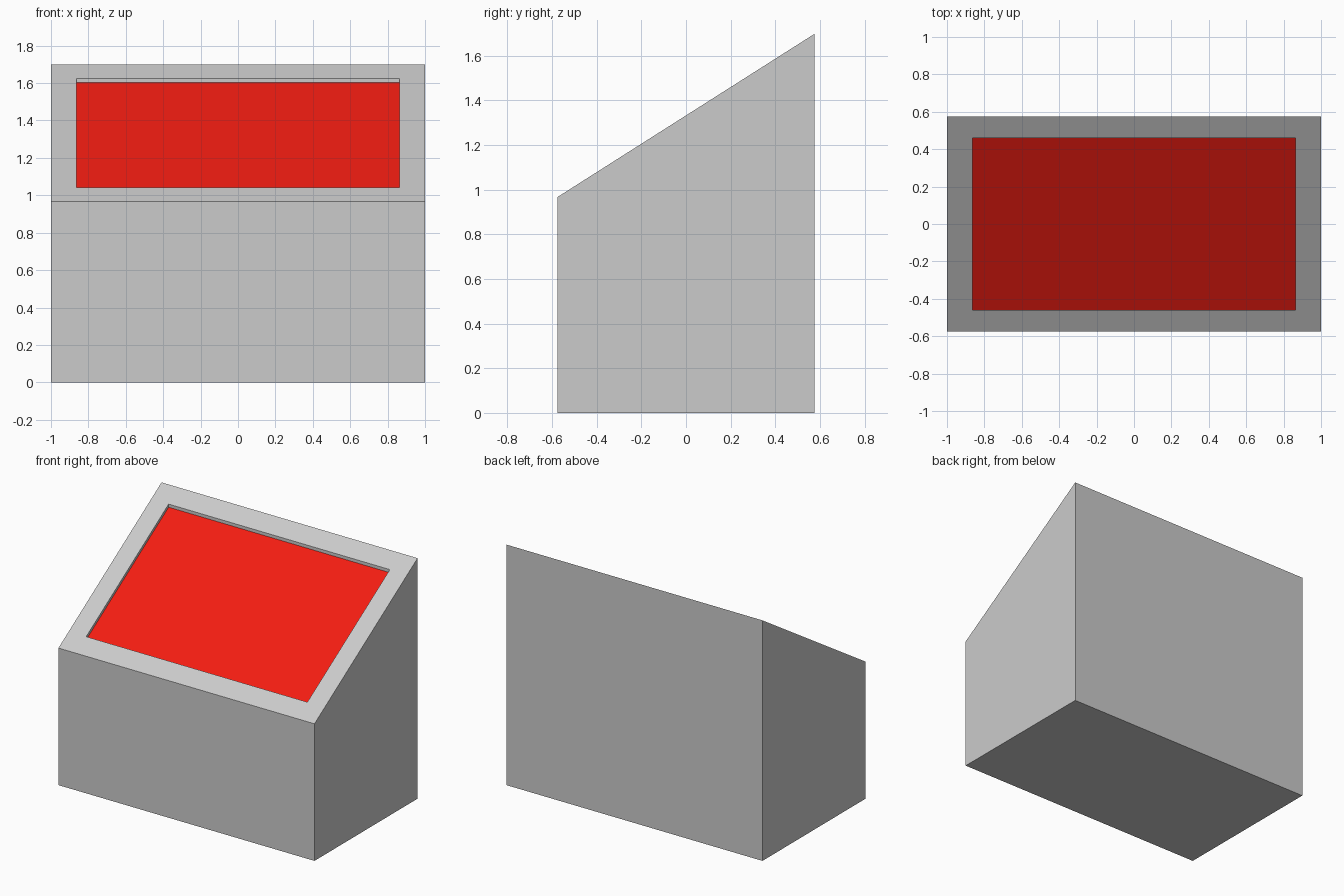
import bpy, bmesh

if "Cube" in bpy.data.objects:
    bpy.data.objects.remove(bpy.data.objects["Cube"])

HALF_X, HALF_Y = 1.0, 0.575          # outer footprint
IN_X, IN_Y = 0.864, 0.46             # recess opening
MID_Z, SLOPE = 1.333, 0.635          # sloped top plane
DEPTH = 0.022                        # recess depth


def top_z(y):
    return MID_Z + SLOPE * y


def add_object(name, bm):
    bmesh.ops.recalc_face_normals(bm, faces=bm.faces)
    mesh = bpy.data.meshes.new(name)
    bm.to_mesh(mesh)
    bm.free()
    obj = bpy.data.objects.new(name, mesh)
    bpy.context.collection.objects.link(obj)
    return obj


def rectangle(bm, hx, hy, drop):
    """Four corners lying on the sloped plane, lowered by drop."""
    return [bm.verts.new((sx * hx, sy * hy, top_z(sy * hy) - drop))
            for sx, sy in ((-1, -1), (1, -1), (1, 1), (-1, 1))]


# Sloped housing: stacked rings from base to rim to recess floor edge
bm = bmesh.new()
base = [bm.verts.new((sx * HALF_X, sy * HALF_Y, 0))
        for sx, sy in ((-1, -1), (1, -1), (1, 1), (-1, 1))]
rings = [base, rectangle(bm, HALF_X, HALF_Y, 0),
         rectangle(bm, IN_X, IN_Y, 0), rectangle(bm, IN_X, IN_Y, DEPTH)]
bm.faces.new(base[::-1])
for low, high in zip(rings, rings[1:]):
    for i in range(4):
        j = (i + 1) % 4
        bm.faces.new((low[i], low[j], high[j], high[i]))
add_object("housing", bm)

# Red panel set into the recess
bm = bmesh.new()
face = bm.faces.new(rectangle(bm, IN_X, IN_Y, DEPTH))
mesh = bpy.data.meshes.new("panel")
bm.to_mesh(mesh)
bm.free()
panel = bpy.data.objects.new("panel", mesh)
bpy.context.collection.objects.link(panel)
red = bpy.data.materials.new("red")
red.diffuse_color = (0.9, 0.012, 0.006, 1)
red.use_nodes = True
red.node_tree.nodes["Principled BSDF"].inputs["Base Color"].default_value = red.diffuse_color
mesh.materials.append(red)
